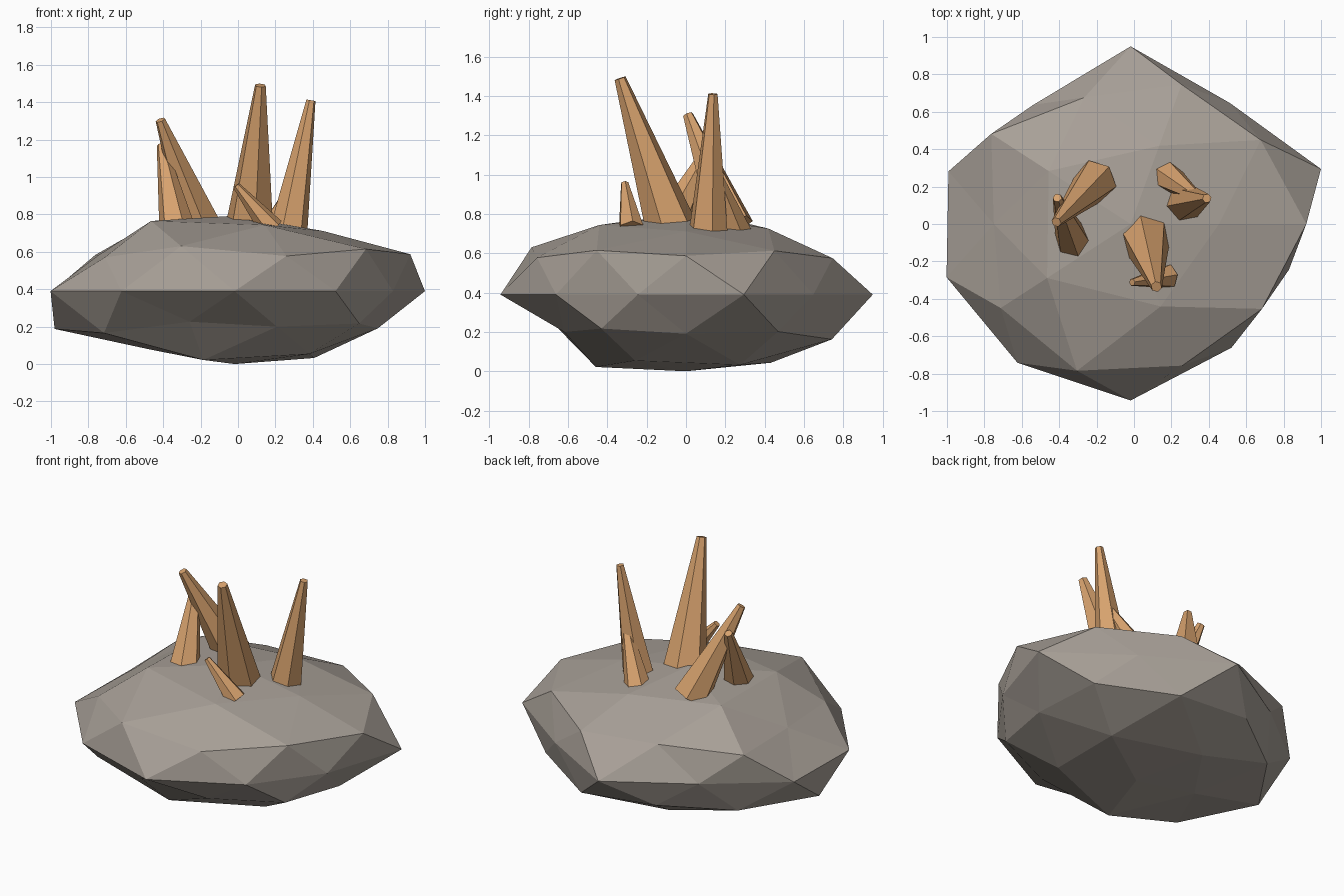
import bpy
from math import atan2, degrees
from mathutils import Vector

if "Cube" in bpy.data.objects:
    bpy.data.objects.remove(bpy.data.objects["Cube"])


def material(name, rgb):
    m = bpy.data.materials.new(name)
    m.diffuse_color = (*rgb, 1)
    m.use_nodes = True
    m.node_tree.nodes["Principled BSDF"].inputs["Base Color"].default_value = m.diffuse_color
    return m


stone = material("stone", (0.39, 0.35, 0.31))
amber = material("amber", (0.68, 0.36, 0.155))

# Rock: flattened icosphere, each ring pushed in or out (every 36 or 72 degrees, from +x)
rings = {
    "upper_cap": [0.9, 0.94, 1.03, 1.05, 0.99],
    "upper": [1.05, 1.01, 0.985, 0.94, 1.03, 0.86, 0.96, 1.09, 1.0, 1.02],
    "equator": [1.07, 0.90, 1.067, 0.885, 1.024, 1.035, 1.03, 1.06, 0.918, 0.89],
    "lower": [0.9, 1.0, 1.03, 0.95, 0.97, 1.076, 1.015, 0.87, 0.86, 0.92],
    "lower_cap": [1.0, 0.97, 0.87, 1.03, 0.94],
}


def push(co):
    a = degrees(atan2(co.y, co.x))
    if abs(co.z) > 0.95:
        return 0.96 if co.z > 0 else 0.928
    if co.z > 0.7:
        return rings["upper_cap"][round(a / 72) % 5]
    if co.z < -0.7:
        return rings["lower_cap"][round((a - 36) / 72) % 5]
    if abs(co.z) < 0.2:
        return rings["equator"][round((a - 18) / 36) % 10]
    return rings["upper" if co.z > 0 else "lower"][round(a / 36) % 10]


bpy.ops.mesh.primitive_ico_sphere_add(subdivisions=2, radius=1)
rock = bpy.context.object
rock.name = "rock"
rock.data.materials.append(stone)
for v in rock.data.vertices:
    d = v.co.normalized()
    r = push(d)
    v.co = (d.x * r - 0.018, d.y * r * 0.89, d.z * r * 0.42 + 0.39)


# Crystals: tapered six-sided spikes sunk slightly into the rock
def crystal(name, base, tip, r_base, r_tip, sink=0.05):
    base, tip = Vector(base), Vector(tip)
    axis = tip - base
    r_base += (r_base - r_tip) * sink / axis.length
    base -= axis.normalized() * sink
    bpy.ops.mesh.primitive_cone_add(vertices=6, radius1=r_base, radius2=r_tip,
                                    depth=(tip - base).length, location=(base + tip) / 2)
    ob = bpy.context.object
    ob.name = name
    ob.rotation_euler = axis.to_track_quat('Z', 'Y').to_euler()
    ob.data.materials.append(amber)


crystal("crystal_centre_tall", (0.065, -0.09, 0.77), (0.12, -0.335, 1.49), 0.128, 0.03)
crystal("crystal_centre_small", (0.15, -0.285, 0.76), (-0.01, -0.312, 0.955), 0.06, 0.02)
crystal("crystal_right_tall", (0.275, 0.115, 0.74), (0.39, 0.137, 1.41), 0.1, 0.025)
crystal("crystal_right_small", (0.2, 0.24, 0.74), (0.36, 0.13, 1.06), 0.075, 0.02)
crystal("crystal_left_tall", (-0.22, 0.215, 0.78), (-0.415, 0.01, 1.305), 0.11, 0.027)
crystal("crystal_left_small", (-0.335, -0.07, 0.77), (-0.41, 0.14, 1.17), 0.09, 0.025)
